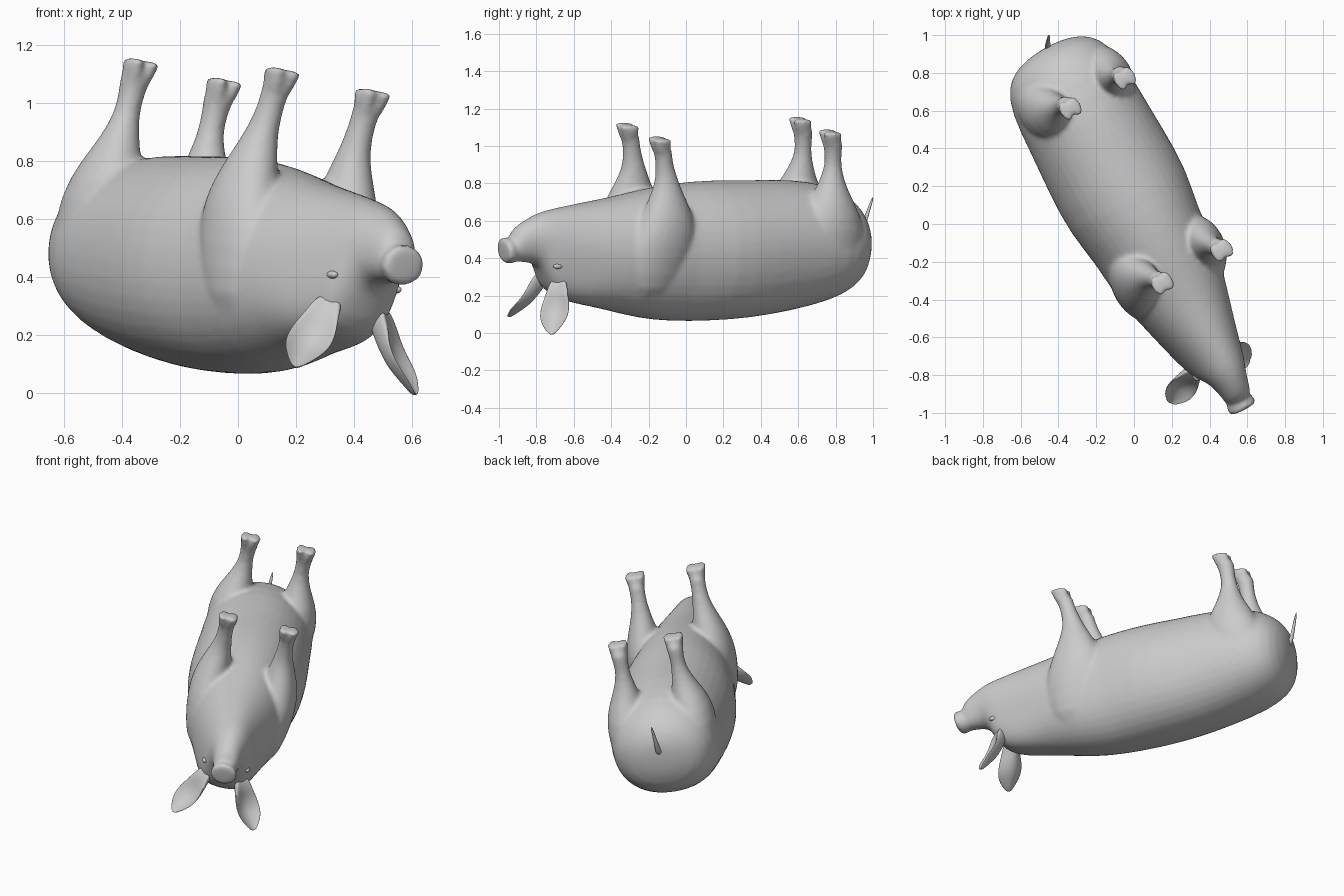
import bpy, bmesh, math
from mathutils import Vector as V, Matrix

if "Cube" in bpy.data.objects:
    bpy.data.objects.remove(bpy.data.objects["Cube"])

# Animal axes: s = toward the snout, t = its lateral axis, u = toward the feet (it lies on its back)
YAW, ROLL = math.radians(29), math.radians(11.5)
F = V((math.sin(YAW), -math.cos(YAW), 0))
L = V((math.cos(YAW), math.sin(YAW), 0))
Z = V((0, 0, 1))
R = L * math.cos(ROLL) - Z * math.sin(ROLL)
U = Z * math.cos(ROLL) + L * math.sin(ROLL)
POSE = Matrix((F, R, U)).transposed().to_4x4()
POSE.translation = (0.03, 0.017, 0.45)


def loft(bm, rings, n=16):
    """Closed skin through rings of (centre, axis a, axis b, optional cup vector, optional squareness)."""
    loops = []
    for c, a, b, *extra in rings:
        cup = extra[0] if extra else V()
        power = extra[1] if len(extra) > 1 else 1
        loop = []
        for i in range(n):
            k = 2 * math.pi * i / n
            x, y = math.cos(k), math.sin(k)
            if y < 0:  # squarer towards the animal's back
                x, y = (math.copysign(abs(v) ** power, v) for v in (x, y))
            loop.append(bm.verts.new(V(c) + V(a) * x + V(b) * y + cup * x * x))
        loops.append(loop)
    for p, q in zip(loops, loops[1:]):
        for i in range(n):
            j = (i + 1) % n
            bm.faces.new((p[i], p[j], q[j], q[i]))
    bm.faces.new(loops[0][::-1])
    bm.faces.new(loops[-1])


def finish(name, bm, levels=1):
    bmesh.ops.recalc_face_normals(bm, faces=bm.faces[:])
    me = bpy.data.meshes.new(name)
    bm.to_mesh(me)
    bm.free()
    me.shade_smooth()
    ob = bpy.data.objects.new(name, me)
    bpy.context.collection.objects.link(ob)
    ob.matrix_world = POSE
    if levels:
        ob.modifiers.new("Subdivision", "SUBSURF").levels = levels
        ob.modifiers["Subdivision"].render_levels = levels
    return ob


def limb(bm, side, rows, n=12):
    """Leg-like loft from rows of (s, t, u, radius along s, radius along t)."""
    loft(bm, [((s, side * t, u), (rs, 0, 0), (0, rt, 0)) for s, t, u, rs, rt in rows], n)


# Torso and head: s, belly height, back height, half width
torso = [(-1.045, .12, -.01, .07), (-1.015, .21, -.14, .20), (-.95, .285, -.215, .28),
         (-.82, .35, -.28, .33), (-.6, .38, -.335, .335), (-.35, .372, -.375, .35),
         (-.12, .375, -.39, .355), (.1, .36, -.395, .305), (.3, .325, -.378, .30),
         (.5, .28, -.33, .25), (.66, .255, -.30, .20), (.8, .23, -.27, .16),
         (.87, .215, -.21, .14), (.92, .20, -.095, .115), (.97, .18, -.075, .095),
         (1.04, .14, -.07, .078), (1.10, .09, -.075, .07)]
hind_leg = [(-.78, .19, -.08, .16, .10), (-.76, .20, .08, .20, .135), (-.74, .20, .24, .17, .125),
            (-.735, .18, .36, .09, .085), (-.735, .17, .46, .052, .05), (-.73, .168, .53, .046, .044),
            (-.72, .168, .60, .055, .052), (-.715, .168, .64, .06, .058)]
fore_leg = [(.32, .17, -.25, .14, .09), (.30, .195, -.08, .20, .115), (.28, .21, .08, .20, .12),
            (.265, .205, .2, .165, .115), (.27, .195, .31, .11, .09), (.28, .187, .40, .068, .062),
            (.30, .183, .48, .054, .048), (.32, .183, .55, .05, .047), (.33, .183, .605, .058, .056)]

bm = bmesh.new()
loft(bm, [((s, 0, (a + b) / 2), (0, w, 0), (0, 0, (a - b) / 2), V(), .65 if .6 < s < .9 else .9)
          for s, a, b, w in torso], 20)
# Snout disc
loft(bm, [((s, 0, -.01), (0, w, 0), (.012, 0, h)) for s, w, h in
          ((1.07, .06, .06), (1.09, .078, .07), (1.13, .084, .074), (1.14, .078, .068))], 16)
for side in (-1, 1):
    for leg in (hind_leg, fore_leg):
        limb(bm, side, leg)
        # Cloven toes
        s, t, u = leg[-1][:3]
        for k in (-1, 1):
            limb(bm, side, [(s, t + k * .016, u - .07, .04, .03), (s + .012, t + k * .024, u, .056, .034),
                            (s + .02, t + k * .03, u + .03, .064, .036), (s + .02, t + k * .03, u + .04, .062, .034)], 8)
body = finish("body", bm)
rm = body.modifiers.new("Fuse", "REMESH")
rm.mode, rm.voxel_size, rm.use_smooth_shade = "VOXEL", .012, True
sm = body.modifiers.new("Blend", "SMOOTH")
sm.factor, sm.iterations = .5, 12

# Ears: cupped leaves growing out of the brow
for side, name in ((-1, "ear_left"), (1, "ear_right")):
    base, tip = V((.81, side * .095, -.15)), V((.91, side * .245, -.425))
    d = (tip - base).normalized()
    wide = V((-.6, side * .75, 0))
    wide = (wide - d * wide.dot(d)).normalized()
    nrm = d.cross(wide)
    if nrm.x < 0:
        nrm = -nrm
    bm = bmesh.new()
    loft(bm, [(base.lerp(tip, f) - nrm * b - wide * .012, wide * w, nrm * h, nrm * w * .6) for f, w, h, b in
              ((0, .045, .04, 0), (.25, .06, .035, .01), (.4, .076, .022, .025), (.6, .086, .012, .03),
               (.77, .074, .01, .015), (.92, .04, .008, 0), (1, .014, .006, -.01))], 12)
    finish(name, bm, 2)

# Eyes
for side, name in ((-1, "eye_left"), (1, "eye_right")):
    bm = bmesh.new()
    bmesh.ops.create_uvsphere(bm, u_segments=12, v_segments=8, radius=1,
                              matrix=Matrix.Translation((.862, side * .128, -.07)) @ Matrix.Diagonal((.03, .016, .014, 1)))
    finish(name, bm, 0)

# Tail
bm = bmesh.new()
limb(bm, 1, [(-1.02, 0, .06, .02, .025), (-1.05, 0, .12, .013, .016),
             (-1.07, 0, .2, .01, .012), (-1.095, 0, .29, .005, .006)], 8)
finish("tail", bm)
